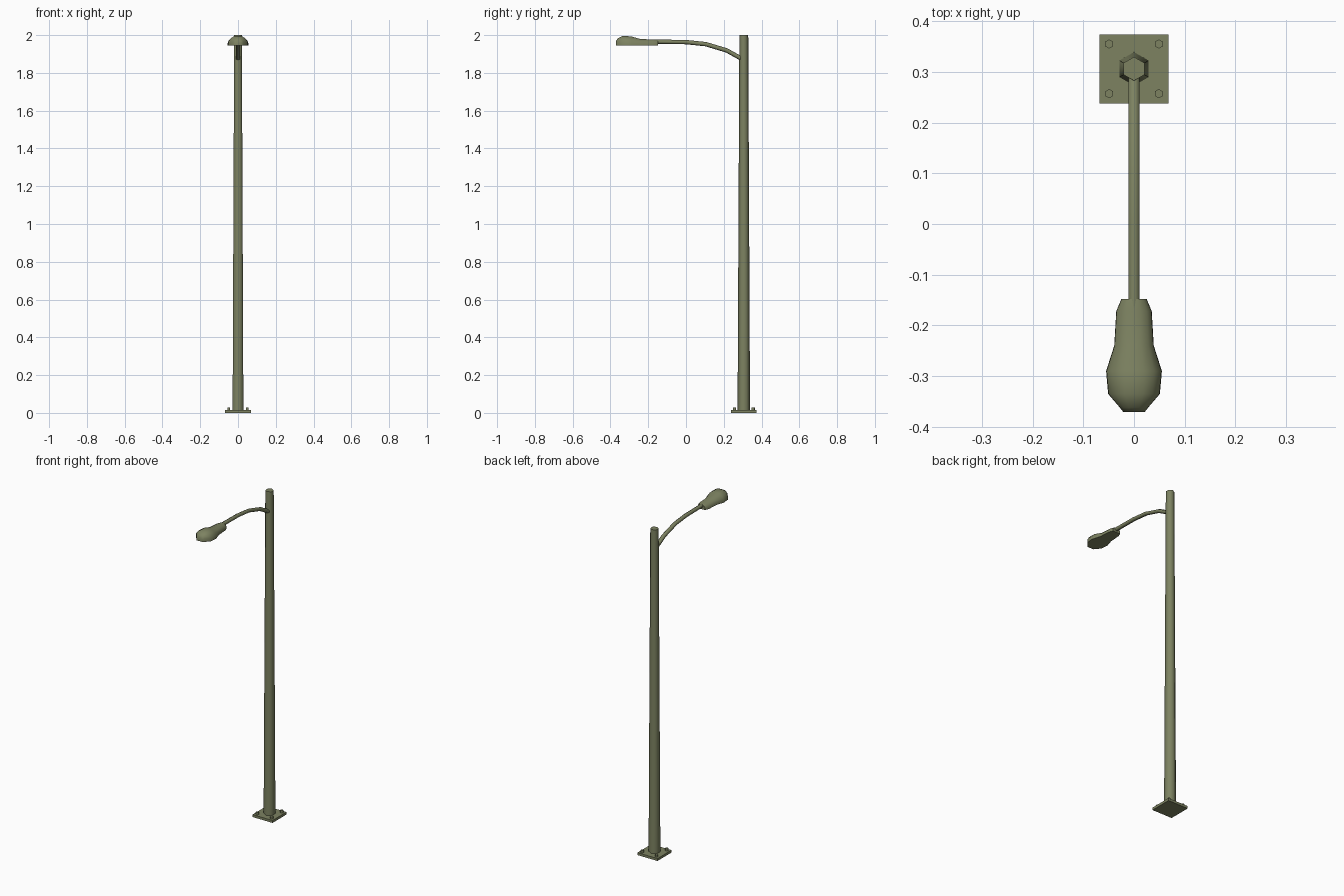
import bpy, bmesh, math
from mathutils import Vector

if "Cube" in bpy.data.objects:
    bpy.data.objects.remove(bpy.data.objects["Cube"])

mat = bpy.data.materials.new("olive_green_metal")
mat.diffuse_color = (0.205, 0.225, 0.120, 1)
mat.use_nodes = True
mat.node_tree.nodes["Principled BSDF"].inputs["Base Color"].default_value = mat.diffuse_color
POLE_Y = 0.306


def loft(name, rings, smooth=True):
    """Skin a list of equal-length closed rings and cap both ends."""
    bm = bmesh.new()
    loops = [[bm.verts.new(p) for p in ring] for ring in rings]
    for a, b in zip(loops, loops[1:]):
        n = len(a)
        for i in range(n):
            bm.faces.new((a[i], a[(i + 1) % n], b[(i + 1) % n], b[i]))
    bm.faces.new(loops[0])
    bm.faces.new(loops[-1])
    bmesh.ops.recalc_face_normals(bm, faces=bm.faces[:])
    me = bpy.data.meshes.new(name)
    bm.to_mesh(me)
    bm.free()
    ob = bpy.data.objects.new(name, me)
    bpy.context.collection.objects.link(ob)
    me.materials.append(mat)
    if smooth:
        bpy.ops.object.select_all(action='DESELECT')
        ob.select_set(True)
        bpy.context.view_layer.objects.active = ob
        bpy.ops.object.shade_smooth_by_angle(angle=math.radians(65))
    return ob


def ring(x, y, z, r, n):
    """Horizontal polygon with a corner pointing to +y."""
    return [(x + r * math.sin(math.tau * i / n), y + r * math.cos(math.tau * i / n), z)
            for i in range(n)]


# base plate
s = 0.068
loft("base_plate", [[(-s, POLE_Y - s, z), (s, POLE_Y - s, z), (s, POLE_Y + s, z), (-s, POLE_Y + s, z)]
                    for z in (0, 0.015)], False)

# anchor bolts
for i, (sx, sy) in enumerate([(-1, -1), (1, -1), (1, 1), (-1, 1)]):
    bx, by = sx * 0.049, POLE_Y + sy * 0.049
    loft(f"anchor_bolt_{i + 1}", [ring(bx, by, 0.013, 0.009, 6), ring(bx, by, 0.029, 0.009, 6)])

# tapered hexagonal pole
loft("pole", [ring(0, POLE_Y, 0.014, 0.033, 6), ring(0, POLE_Y, 2.0, 0.0235, 6)])

# curved arm: hexagonal section swept along a path in the yz plane
path = [(0.300, 1.872), (0.215, 1.919), (0.105, 1.952), (0.0, 1.963), (-0.165, 1.965)]
rings = []
for i, (y, z) in enumerate(path):
    a, b = path[max(i - 1, 0)], path[min(i + 1, len(path) - 1)]
    t = Vector((0, b[0] - a[0], b[1] - a[1])).normalized()
    up = Vector((1, 0, 0)).cross(t)
    rings.append([Vector((0, y, z)) + 0.0125 * math.sin(math.tau * k / 6) * Vector((1, 0, 0))
                  + 0.0115 * math.cos(math.tau * k / 6) * up for k in range(6)])
loft("arm", rings)

# lamp head: flat underside, upright rim, rounded crown; (y, half width, rim z, top z)
stations = [(-0.148, 0.025, 1.958, 1.974), (-0.172, 0.035, 1.960, 1.977),
            (-0.240, 0.039, 1.961, 1.979), (-0.290, 0.055, 1.964, 1.993),
            (-0.335, 0.051, 1.967, 1.996), (-0.362, 0.028, 1.967, 1.982),
            (-0.371, 0.021, 1.960, 1.968)]
BOTTOM = 1.945
rings = []
for y, w, rim, top in stations:
    half = [(w, BOTTOM), (w * 0.98, rim), (w * 0.72, rim + (top - rim) * 0.62), (w * 0.35, top)]
    rings.append([(x, y, z) for x, z in half] + [(-x, y, z) for x, z in reversed(half)])
lamp = loft("lamp_head", rings)
